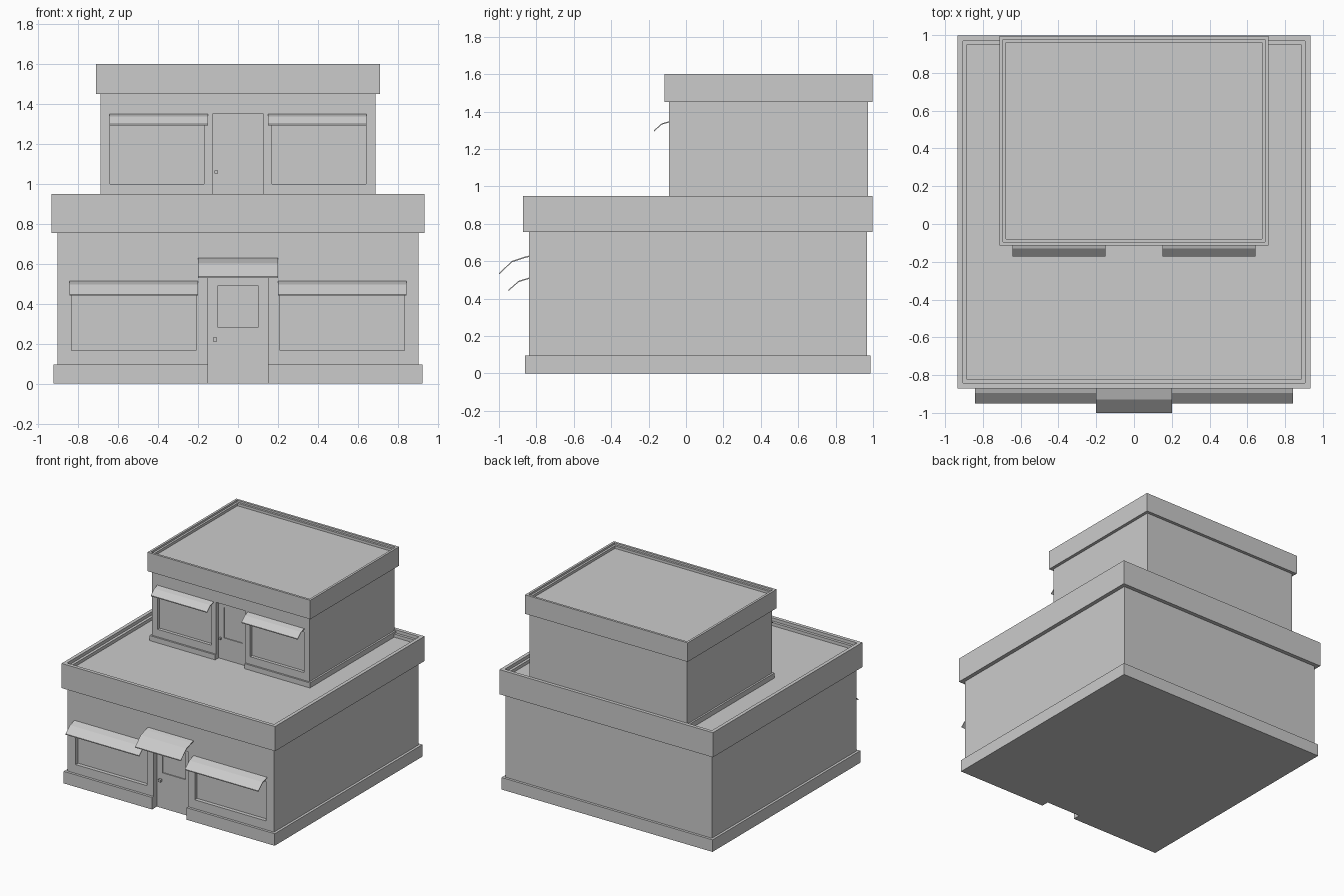
import bpy, bmesh

if "Cube" in bpy.data.objects:
    bpy.data.objects.remove(bpy.data.objects["Cube"])


def finish(name, bm):
    bmesh.ops.recalc_face_normals(bm, faces=bm.faces)
    mesh = bpy.data.meshes.new(name)
    bm.to_mesh(mesh)
    bm.free()
    obj = bpy.data.objects.new(name, mesh)
    bpy.context.collection.objects.link(obj)
    return obj


def box(name, x0, x1, y0, y1, z0, z1):
    bm = bmesh.new()
    bmesh.ops.create_cube(bm, size=1)
    for v in bm.verts:
        v.co = (x0 + (v.co.x + .5) * (x1 - x0),
                y0 + (v.co.y + .5) * (y1 - y0),
                z0 + (v.co.z + .5) * (z1 - z0))
    return finish(name, bm)


def storey(name, half_x, front, back, steps):
    """Stack rectangular rings (outward offset, z) into one closed shell."""
    bm = bmesh.new()
    rings = []
    for d, z in steps:
        x, f, b = half_x + d, front - d, back + d
        rings.append([bm.verts.new(p) for p in
                      ((-x, f, z), (x, f, z), (x, b, z), (-x, b, z))])
    for lo, hi in zip(rings, rings[1:]):
        for i in range(4):
            j = (i + 1) % 4
            bm.faces.new((lo[i], lo[j], hi[j], hi[i]))
    bm.faces.new(rings[0][::-1])
    bm.faces.new(rings[-1])
    return finish(name, bm)


def carve(obj, *dims):
    cutter = box("cutter", *dims)
    cutter.hide_render = True
    mod = obj.modifiers.new("recess", 'BOOLEAN')
    mod.operation = 'DIFFERENCE'
    mod.solver = 'EXACT'
    mod.object = cutter
    bpy.context.view_layer.objects.active = obj
    bpy.ops.object.modifier_apply(modifier=mod.name)
    bpy.data.objects.remove(cutter)


def awning(name, x0, x1, profile, t=0.007):
    """Thin bent canopy: (y, z) profile extruded along x."""
    outline = profile + [(y, z - t) for y, z in reversed(profile)]
    bm = bmesh.new()
    face = bm.faces.new([bm.verts.new((x0, y, z)) for y, z in outline])
    new = bmesh.ops.extrude_face_region(bm, geom=[face])["geom"]
    bmesh.ops.translate(bm, vec=(x1 - x0, 0, 0),
                        verts=[g for g in new if isinstance(g, bmesh.types.BMVert)])
    return finish(name, bm)


# Ground storey: plinth, wall, parapet, stepped rim and sunken roof
ground = storey("ground_storey", 0.903, -0.84, 0.967, [
    (0.02, 0), (0.02, 0.095), (0, 0.095), (0, 0.755), (0.031, 0.755),
    (0.031, 0.95), (0.003, 0.95), (0.003, 0.925), (-0.018, 0.925), (-0.018, 0.90)])

# Upper storey set back on the roof
upper = storey("upper_storey", 0.688, -0.09, 0.972, [
    (0.014, 0.89), (0.014, 0.94), (0, 0.94), (0, 1.45), (0.024, 1.45),
    (0.024, 1.60), (0.006, 1.60), (0.006, 1.585), (-0.01, 1.585), (-0.01, 1.565)])

# Window recesses
for s in (-1, 1):
    a, b = sorted((s * 0.21, s * 0.833))
    carve(ground, a, b, -1, -0.81, 0.165, 0.475)
    a, b = sorted((s * 0.17, s * 0.64))
    carve(upper, a, b, -0.3, -0.065, 1.0, 1.32)

# Door recesses with shallow glass panels
carve(ground, -0.15, 0.15, -1, -0.80, -0.1, 0.53)
carve(ground, -0.10, 0.10, -1, -0.792, 0.28, 0.49)
carve(upper, -0.128, 0.128, -0.3, -0.06, 0.8, 1.35)
carve(upper, -0.08, 0.08, -0.3, -0.053, 1.07, 1.31)

# Door handles
box("ground_door_handle", -0.125, -0.105, -0.82, -0.795, 0.21, 0.23)
box("upper_door_handle", -0.117, -0.101, -0.076, -0.055, 1.052, 1.068)

# Awnings
awning("door_awning", -0.2, 0.2,
       [(-0.835, 0.631), (-0.87, 0.622), (-0.93, 0.602), (-1.0, 0.536)])
for s, side in ((-1, "left"), (1, "right")):
    a, b = sorted((s * 0.2, s * 0.843))
    awning("ground_window_awning_" + side, a, b,
           [(-0.835, 0.514), (-0.895, 0.495), (-0.95, 0.447)])
    a, b = sorted((s * 0.15, s * 0.643))
    awning("upper_window_awning_" + side, a, b,
           [(-0.085, 1.35), (-0.13, 1.337), (-0.172, 1.299)])
